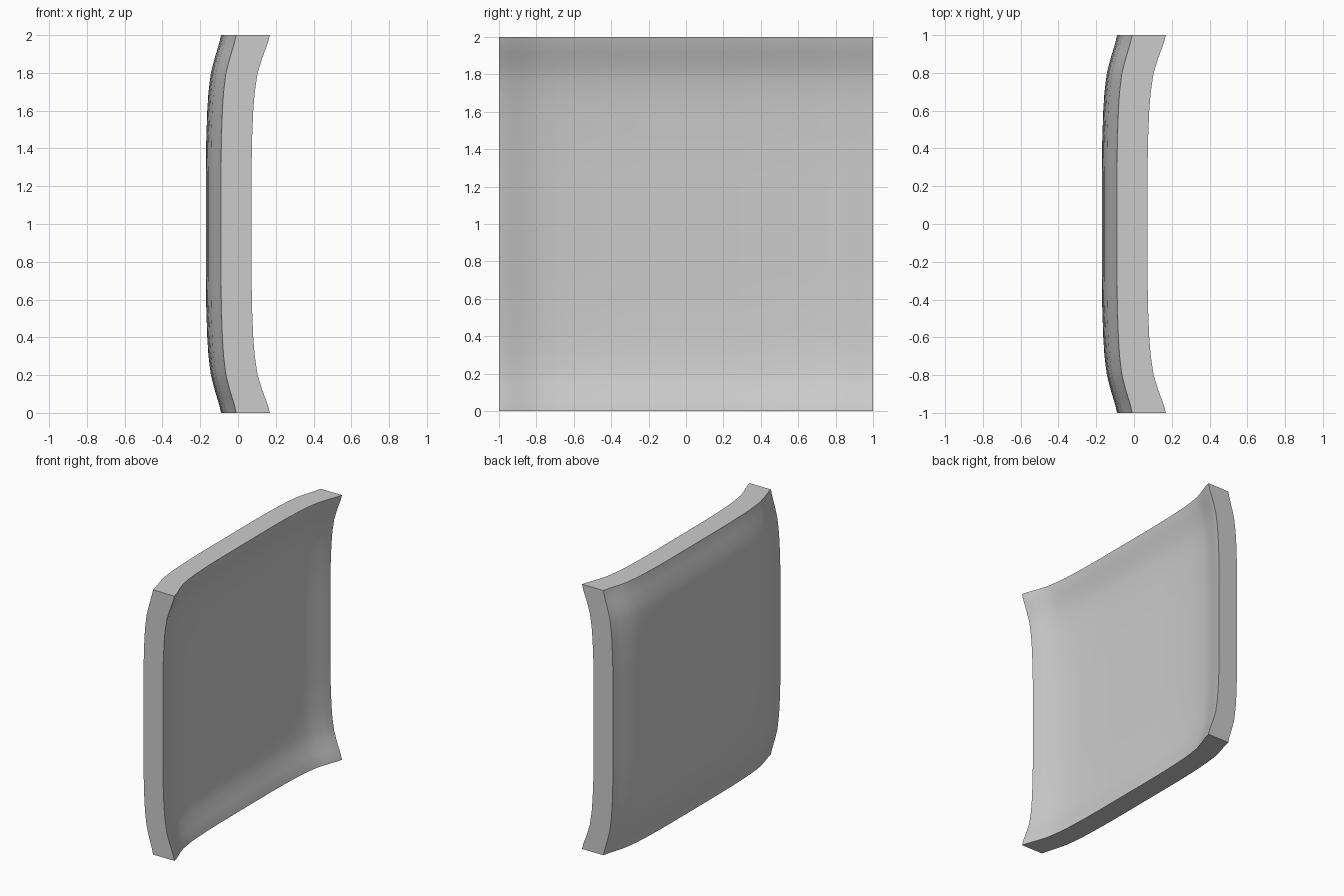
import bpy, bmesh

cube = bpy.data.objects.get("Cube")
if cube:
    bpy.data.objects.remove(cube, do_unlink=True)

# Rim flare: distance from centre line -> share of the full flare
FLARE = [(0, 0), (0.3, 0), (0.45, 0.025), (0.6, 0.09), (0.7, 0.17), (0.8, 0.33),
         (0.87, 0.55), (0.93, 0.78), (0.97, 0.93), (1, 1)]


def flare(t):
    t = min(abs(t), 1)
    for (a, fa), (b, fb) in zip(FLARE, FLARE[1:]):
        if t <= b:
            return fa + (fb - fa) * (t - a) / (b - a)
    return 1


# Plain grey material
grey = bpy.data.materials.new("plain_grey")
grey.use_nodes = True
colour = (0.6, 0.6, 0.6, 1)
grey.diffuse_color = colour
grey.node_tree.nodes["Principled BSDF"].inputs["Base Color"].default_value = colour

# Square slab with both broad faces gridded
bm = bmesh.new()
bmesh.ops.create_cube(bm, size=2)
rim = [e for e in bm.edges if abs(e.verts[0].co.x - e.verts[1].co.x) < 0.1]
bmesh.ops.subdivide_edges(bm, edges=rim, cuts=49, use_grid_fill=True)

# Dish the slab: edges and corners sweep towards +x
for v in bm.verts:
    sweep = flare(v.co.y) + flare(v.co.z)
    if v.co.x > 0:
        v.co.x = -0.025 + 0.097 * sweep
    else:
        v.co.x = -0.17 + 0.08 * sweep
    v.co.z += 1

bmesh.ops.recalc_face_normals(bm, faces=bm.faces)
mesh = bpy.data.meshes.new("dished_panel")
bm.to_mesh(mesh)
bm.free()
mesh.materials.append(grey)
panel = bpy.data.objects.new("dished_panel", mesh)
bpy.context.collection.objects.link(panel)

# Smooth broad faces, sharp outer edges
bpy.context.view_layer.objects.active = panel
panel.select_set(True)
bpy.ops.object.shade_smooth_by_angle(angle=0.6)
